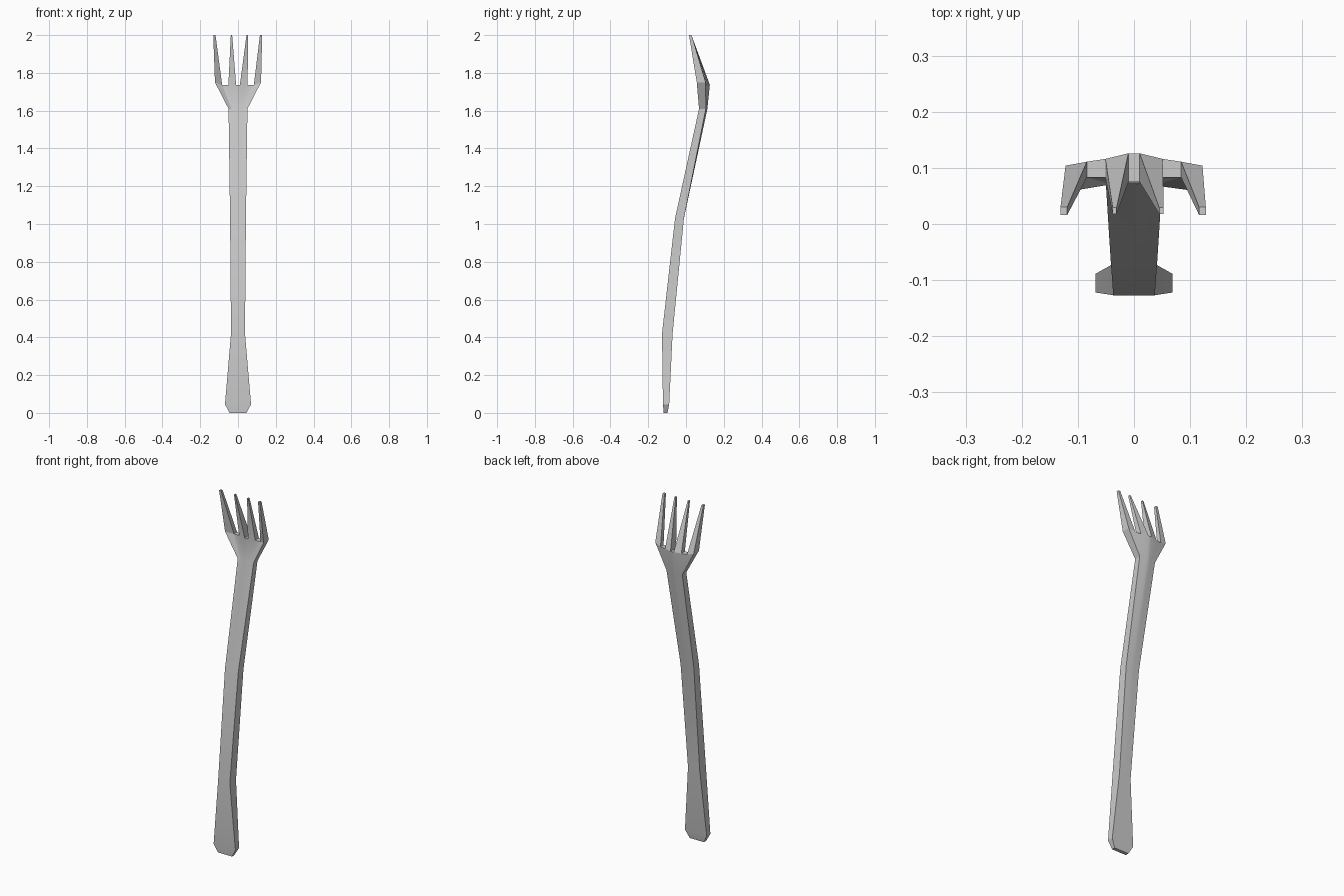
import bpy, bmesh, math

if "Cube" in bpy.data.objects:
    bpy.data.objects.remove(bpy.data.objects["Cube"])

# Column positions across the head: four tines and three gaps
COLS = [-0.122, -0.084, -0.051, -0.01, 0.01, 0.051, 0.084, 0.122]
HALF = 0.122

# Handle sections: z, half width, front y, back y, extra bulge at centre of back
SECTIONS = [
    (0.00, 0.045, -0.118, -0.098, 0.0),
    (0.045, 0.069, -0.122, -0.089, 0.0),
    (0.42, 0.037, -0.127, -0.071, 0.0),
    (1.03, 0.042, -0.058, -0.011, 0.0),
    (1.61, 0.050, 0.069, 0.105, 0.009),
]
# Tine roots, one half: front y, back y, z (outer to inner)
ROOT = [(0.057, 0.104, 1.75), (0.083, 0.111, 1.737),
        (0.083, 0.116, 1.737), (0.075, 0.126, 1.737)]
# Tine tips: x min, x max, front y, back y
TIPS = [(-0.131, -0.119, 0.016, 0.030), (-0.038, -0.031, 0.018, 0.029),
        (0.045, 0.053, 0.018, 0.029), (0.116, 0.128, 0.016, 0.030)]

bm = bmesh.new()


def ring(front, back):
    return [bm.verts.new(p) for p in front], [bm.verts.new(p) for p in back]


def bridge(a, b):
    """Join two closed loops of equal length."""
    for i in range(len(a)):
        j = (i + 1) % len(a)
        bm.faces.new((a[i], a[j], b[j], b[i]))


# Handle and neck
rings = []
for z, w, yf, yb, bulge in SECTIONS:
    xs = [c / HALF for c in COLS]
    rings.append(ring([(w * t, yf, z) for t in xs],
                      [(w * t, yb + bulge * (1 - abs(t)), z) for t in xs]))

# Head edge where the tines start
root = ROOT + ROOT[::-1]
rings.append(ring([(x, r[0], r[2]) for x, r in zip(COLS, root)],
                  [(x, r[1], r[2]) for x, r in zip(COLS, root)]))
loops = [f + b[::-1] for f, b in rings]
for a, b in zip(loops, loops[1:]):
    bridge(a, b)
bm.faces.new(loops[0][::-1])

# Gap floors and tapered tines
f, b = rings[-1]
for i in (1, 3, 5):
    bm.faces.new((f[i], f[i + 1], b[i + 1], b[i]))
for k, (x0, x1, yf, yb) in enumerate(TIPS):
    i = 2 * k
    tip = [bm.verts.new(p) for p in
           ((x0, yf, 2), (x1, yf, 2), (x1, yb, 2), (x0, yb, 2))]
    bridge([f[i], f[i + 1], b[i + 1], b[i]], tip)
    bm.faces.new(tip)

bmesh.ops.recalc_face_normals(bm, faces=bm.faces)
mesh = bpy.data.meshes.new("fork")
bm.to_mesh(mesh)
bm.free()
fork = bpy.data.objects.new("fork", mesh)
bpy.context.collection.objects.link(fork)
bpy.context.view_layer.objects.active = fork
fork.select_set(True)
bpy.ops.object.shade_smooth_by_angle(angle=math.radians(20))
